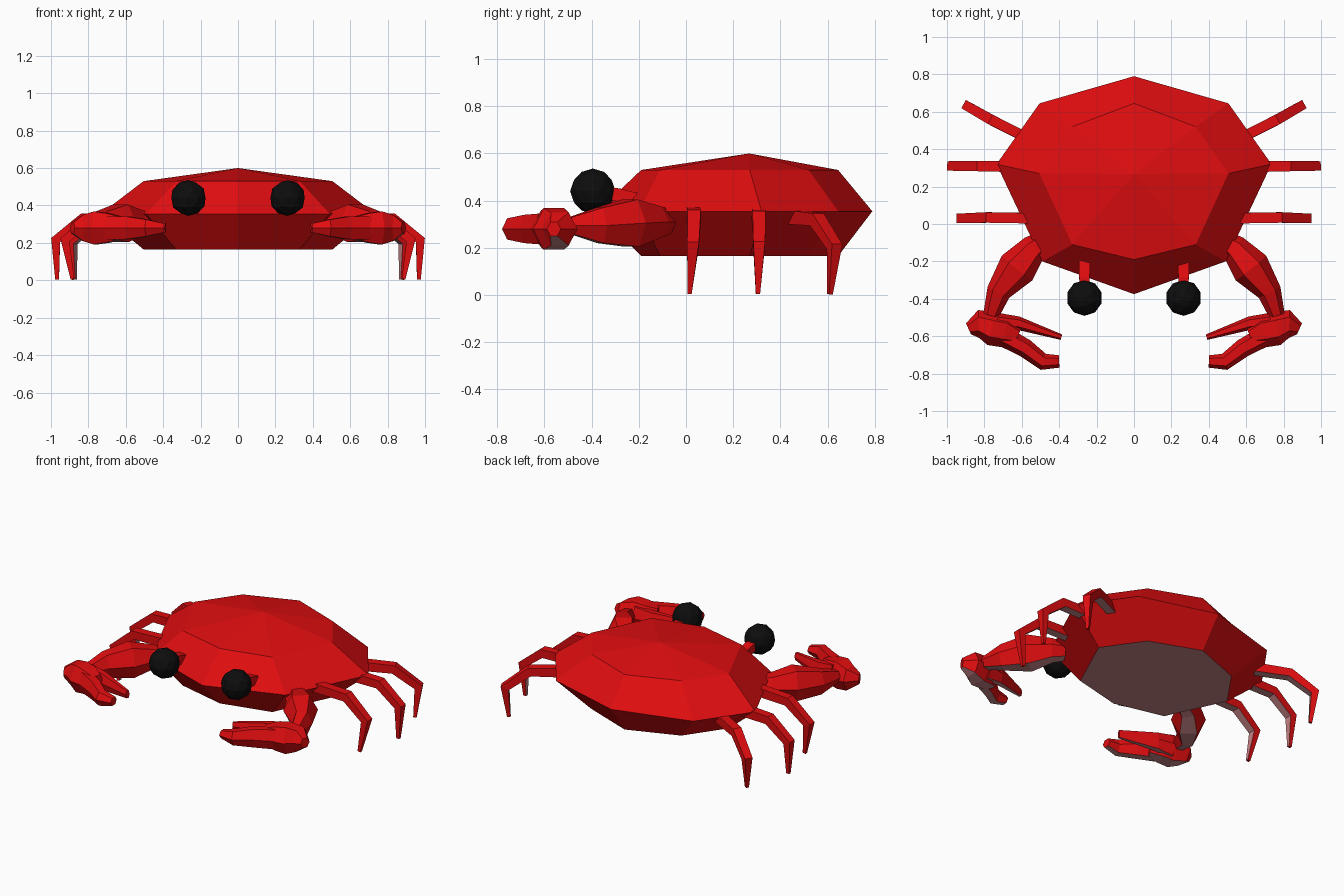
import bpy, bmesh, math
from mathutils import Vector

if "Cube" in bpy.data.objects:
    bpy.data.objects.remove(bpy.data.objects["Cube"])

def material(name, rgb):
    m = bpy.data.materials.new(name)
    m.diffuse_color = (*rgb, 1)
    m.use_nodes = True
    m.node_tree.nodes["Principled BSDF"].inputs["Base Color"].default_value = m.diffuse_color
    return m

RED = material("shell red", (0.75, 0.004, 0.005))
PINK = material("underside pink", (0.57, 0.23, 0.24))
BLACK = material("eye black", (0.004, 0.004, 0.004))

def finish(name, bm, mats, mirror=True):
    bmesh.ops.recalc_face_normals(bm, faces=bm.faces[:])
    me = bpy.data.meshes.new(name)
    bm.to_mesh(me)
    bm.free()
    for m in mats:
        me.materials.append(m)
    ob = bpy.data.objects.new(name, me)
    bpy.context.collection.objects.link(ob)
    if mirror:
        mod = ob.modifiers.new("Mirror", 'MIRROR')
        mod.use_mirror_merge = False
    return ob

def loft(name, stations, sides, fixed_side=None):
    """Tube through (x, y, z, half width, half height); its lowest strip is pink."""
    bm = bmesh.new()
    pts = [Vector(s[:3]) for s in stations]
    rings = []
    for i, s in enumerate(stations):
        t = Vector((0, 0, 0))
        if i > 0:
            t += (pts[i] - pts[i - 1]).normalized()
        if i < len(pts) - 1:
            t += (pts[i + 1] - pts[i]).normalized()
        t.normalize()
        side = fixed_side or Vector((0, 0, 1)).cross(t).normalized()
        up = t.cross(side).normalized()
        # flat strip on top and bottom
        k = 1 / math.sin(math.pi / 2 - math.pi / sides)
        kw = k if sides == 4 else 1
        ring = []
        for j in range(sides):
            a = -math.pi / 2 - math.pi / sides + j * 2 * math.pi / sides
            ring.append(bm.verts.new(pts[i] + side * math.cos(a) * s[3] * kw
                                     + up * math.sin(a) * s[4] * k))
        rings.append(ring)
    for a, b in zip(rings, rings[1:]):
        for j in range(sides):
            n = (j + 1) % sides
            f = bm.faces.new((a[j], a[n], b[n], b[j]))
            f.material_index = 1 if j == 0 else 0
    bm.faces.new(rings[0])
    bm.faces.new(rings[-1])
    return finish(name, bm, [RED, PINK])

# shell: two small octagons around one wide octagon, low peak, flat belly
small = [(0, .645), (.33, .52), (.505, .27), (.33, -.11), (0, -.19)]
wide = [(0, .79), (.505, .645), (.735, .32), (.49, -.20), (0, -.375)]
bm = bmesh.new()
rings = []
for half, z in ((small, .53), (wide, .355), ([(x * 1.0, y) for x, y in small], .165)):
    loop = half + [(-x, y) for x, y in half[-2:0:-1]]
    rings.append([bm.verts.new((x, y, z)) for x, y in loop])
peak = bm.verts.new((0, .268, .60))
for j in range(8):
    n = (j + 1) % 8
    bm.faces.new((rings[0][j], rings[0][n], peak))
    for a, b in zip(rings, rings[1:]):
        bm.faces.new((a[j], a[n], b[n], b[j]))
belly = bm.faces.new(rings[2])
belly.material_index = 1
finish("shell", bm, [RED, PINK], mirror=False)

# walking legs: hip, bend, knee, tip
legs = {
    "front_leg": [(.50, .03, .345), (.78, .035, .335), (.925, .03, .215), (.885, .015, .006)],
    "middle_leg": [(.62, .305, .335), (.83, .31, .33), (.975, .31, .215), (.967, .305, .004)],
    "back_leg": [(.56, .455, .33), (.76, .555, .32), (.89, .63, .205), (.875, .61, .004)],
}
for name, path in legs.items():
    out = Vector(path[2]) - Vector(path[0])
    out.z = 0
    side = Vector((0, 0, 1)).cross(out).normalized()
    sizes = [(.028, .03), (.028, .028), (.025, .026), (.009, .010)]
    loft(name, [p + s for p, s in zip(path, sizes)], 4, side)

# claw arm
loft("claw_arm", [(.47, -.09, .31, .06, .05), (.535, -.13, .31, .075, .065),
                  (.625, -.235, .305, .105, .10), (.725, -.365, .295, .065, .075),
                  (.765, -.49, .295, .042, .035)], 6)

# claw palm and its two pincers
loft("claw_palm", [(.885, -.56, .28, .032, .03), (.83, -.535, .28, .075, .07),
                   (.76, -.56, .28, .09, .088), (.69, -.573, .28, .088, .078),
                   (.62, -.60, .28, .055, .058)], 6)
loft("outer_pincer", [(.70, -.60, .28, .055, .065), (.58, -.665, .28, .05, .06),
                      (.485, -.737, .28, .045, .045), (.40, -.735, .28, .033, .025)], 6)
loft("inner_pincer", [(.73, -.52, .28, .045, .07), (.62, -.53, .28, .036, .055),
                      (.388, -.605, .28, .015, .025)], 6)

# eye stalks
loft("eye_stalk", [(.265, -.20, .40, .03, .03), (.265, -.29, .425, .028, .028),
                   (.265, -.36, .435, .02, .02)], 4)

# eyes
bm = bmesh.new()
bmesh.ops.create_icosphere(bm, subdivisions=2, radius=.096)
bmesh.ops.translate(bm, verts=bm.verts[:], vec=(.265, -.395, .44))
finish("eye", bm, [BLACK])
